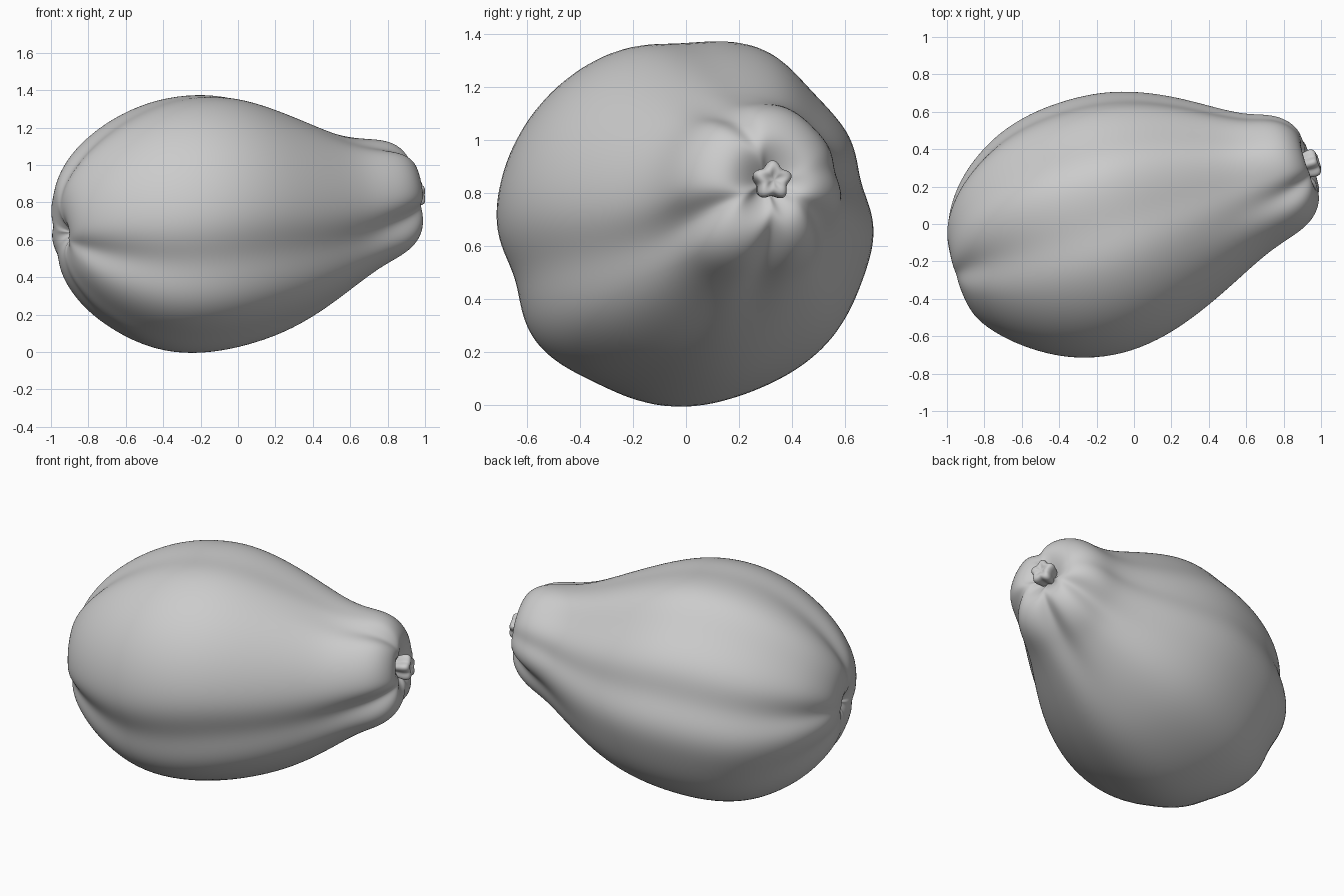
import bpy, bmesh, math
from mathutils import Vector

cube = bpy.data.objects.get("Cube")
if cube:
    bpy.data.objects.remove(cube, do_unlink=True)

skin = bpy.data.materials.new("pale grey")
skin.use_nodes = True
GREY = (0.6, 0.6, 0.6, 1)
skin.diffuse_color = GREY
skin.node_tree.nodes["Principled BSDF"].inputs["Base Color"].default_value = GREY

# Tilted growth axis, from the blossom end to the stem end
BASE = Vector((-0.94, -0.27, 0.63))
AXIS = Vector((1.91, 0.60, 0.22)).normalized()
SIDE = Vector((0, 0, 1)).cross(AXIS).normalized()
UP = AXIS.cross(SIDE)


def loft(name, stations, radius, sides):
    """Skin rings (along, radius, side shift, up shift) set along the axis."""
    bm = bmesh.new()
    rings = []
    for u, r, ds, du in stations:
        ring = []
        for i in range(sides):
            a = math.tau * i / sides
            k = radius(math.degrees(a), u, r)
            ring.append(bm.verts.new(BASE + AXIS * u + SIDE * (ds + k * math.cos(a))
                                     + UP * (du + k * math.sin(a))))
        rings.append(ring)
    for low, high in zip(rings, rings[1:]):
        for i in range(sides):
            j = (i + 1) % sides
            bm.faces.new((low[i], low[j], high[j], high[i]))
    bm.faces.new(rings[0][::-1])
    bm.faces.new(rings[-1])
    bmesh.ops.recalc_face_normals(bm, faces=bm.faces)
    mesh = bpy.data.meshes.new(name)
    bm.to_mesh(mesh)
    bm.free()
    mesh.materials.append(skin)
    mesh.shade_smooth()
    ob = bpy.data.objects.new(name, mesh)
    bpy.context.collection.objects.link(ob)
    sub = ob.modifiers.new("smooth", "SUBSURF")
    sub.levels = sub.render_levels = 2
    return ob


def dip(angle, centre, width):
    d = (angle - centre + 180) % 360 - 180
    return math.exp(-(d / width) ** 2)


# Furrows (ridges if negative): angle, depth at belly, blossom end, stem end, width
FURROWS = [(197, 0.055, 0.25, 0.0, 13), (204, 0.0, 0.0, 0.25, 13),
           (92, 0.03, 0.2, 0.02, 12), (12, 0.045, 0.2, 0.05, 11),
           (45, 0.025, 0.02, 0.0, 14), (66, -0.03, 0.0, 0.0, 12),
           (112, 0.0, 0.0, 0.22, 13), (272, -0.01, 0.2, 0.25, 13),
           (328, 0.0, 0.2, 0.25, 14), (314, -0.025, 0.0, 0.0, 18),
           (245, 0.02, 0.05, 0.0, 13), (220, -0.015, 0.0, 0.0, 12),
           (235, 0.0, 0.0, -0.1, 18), (353, -0.015, 0.0, 0.0, 12)]


def body_radius(angle, u, r):
    fade = min(1, abs(u - 0.95)) ** 4
    cut = sum(dip(angle, c, w) * (belly + ((low if u < 0.95 else high) - belly) * fade)
              for c, belly, low, high, w in FURROWS)
    return r * (1 - cut)


body = [(0.06, 0.015, 0, 0), (0.02, 0.06, 0, 0), (0.0, 0.13, 0, 0),
        (0.01, 0.22, 0.01, 0), (0.045, 0.31, 0.02, 0), (0.13, 0.425, 0.03, -0.01),
        (0.25, 0.53, 0.03, -0.02), (0.42, 0.63, 0.025, -0.03), (0.62, 0.685, 0.02, -0.025),
        (0.82, 0.695, 0.02, -0.02), (1.02, 0.67, 0.03, -0.022), (1.22, 0.605, 0.035, -0.04),
        (1.42, 0.51, 0.03, -0.05), (1.6, 0.41, 0.015, -0.045), (1.73, 0.355, 0, -0.025),
        (1.84, 0.325, 0, -0.01), (1.92, 0.28, 0, 0), (1.97, 0.215, 0, 0),
        (1.985, 0.15, 0, 0), (1.955, 0.08, 0, 0), (1.92, 0.03, 0, 0)]
loft("fruit_body", body, body_radius, 90)


# Small five-pointed stem stub
def stub_radius(angle, u, r):
    return r * (1 + 0.17 * math.cos(math.radians(5 * (angle - 16))))


stub = [(1.9, 0.05, 0, 0), (1.95, 0.055, 0, 0), (1.99, 0.07, 0, 0),
        (2.025, 0.066, 0, 0), (2.035, 0.04, 0, 0), (2.02, 0.015, 0, 0)]
loft("stem_stub", stub, stub_radius, 30)
